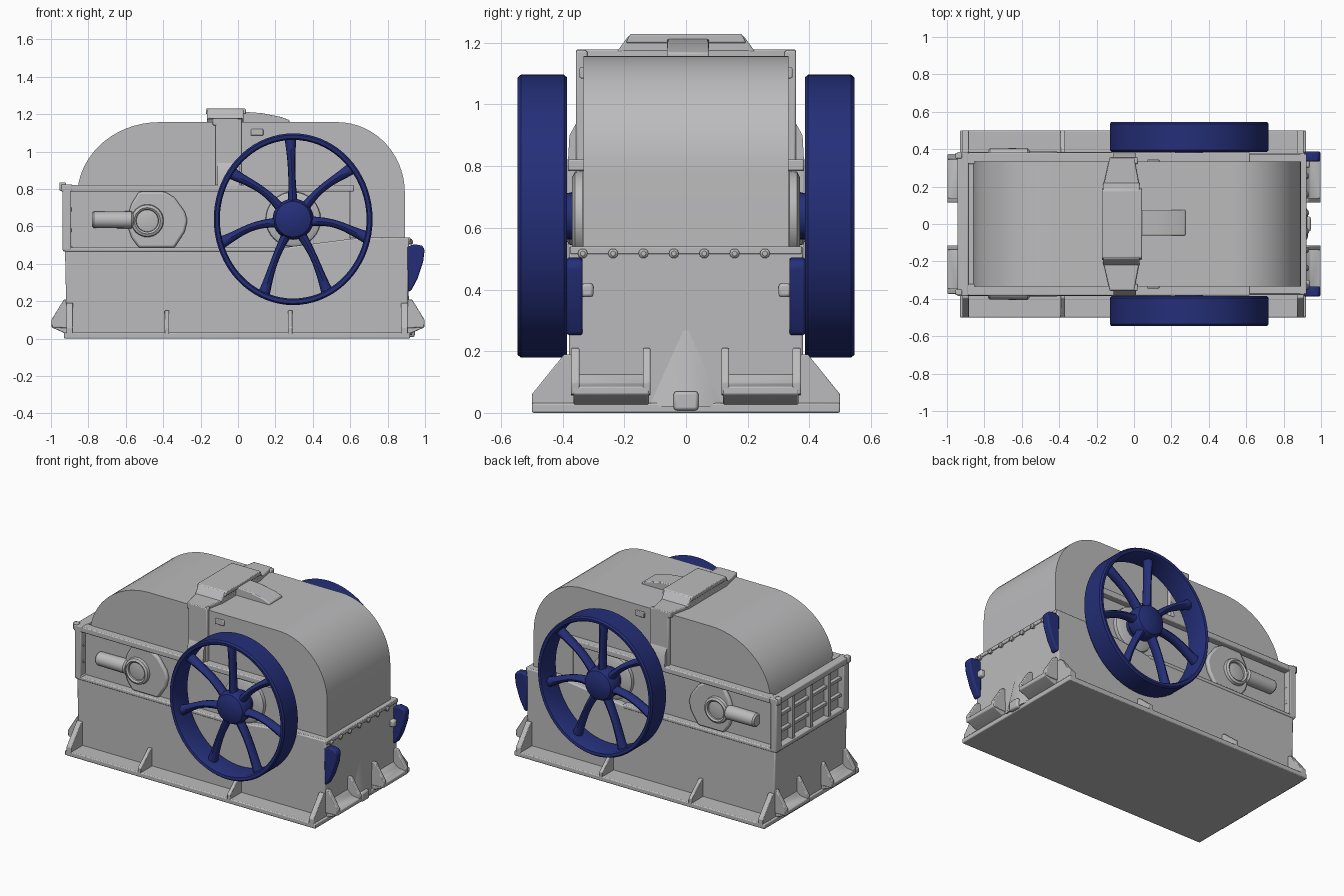
import bpy, bmesh, math
from math import sin, cos, pi, radians

if "Cube" in bpy.data.objects:
    bpy.data.objects.remove(bpy.data.objects["Cube"])


def material(name, rgb):
    m = bpy.data.materials.new(name)
    m.diffuse_color = (*rgb, 1)
    m.use_nodes = True
    m.node_tree.nodes["Principled BSDF"].inputs["Base Color"].default_value = m.diffuse_color
    return m


GREY = material("light grey paint", (0.50, 0.50, 0.51))
BLUE = material("dark blue paint", (0.018, 0.028, 0.19))


def finish(name, bm, mat, bevel=0.0):
    bmesh.ops.remove_doubles(bm, verts=bm.verts, dist=1e-5)
    bmesh.ops.recalc_face_normals(bm, faces=bm.faces)
    me = bpy.data.meshes.new(name)
    bm.to_mesh(me)
    bm.free()
    me.materials.append(mat)
    ob = bpy.data.objects.new(name, me)
    bpy.context.collection.objects.link(ob)
    if bevel:
        b = ob.modifiers.new("soft edges", 'BEVEL')
        b.width, b.segments, b.limit_method = bevel, 2, 'ANGLE'
    return ob


def prism(name, pts, axis, a, b, mat=GREY, bevel=0.0):
    """Extrude a 2D outline along an axis from a to b."""
    place = {'x': lambda u, v, w: (w, u, v), 'y': lambda u, v, w: (u, w, v),
             'z': lambda u, v, w: (u, v, w)}[axis]
    bm = bmesh.new()
    A = [bm.verts.new(place(u, v, a)) for u, v in pts]
    B = [bm.verts.new(place(u, v, b)) for u, v in pts]
    bm.faces.new(A)
    bm.faces.new(B)
    for i in range(len(pts)):
        j = (i + 1) % len(pts)
        bm.faces.new((A[i], A[j], B[j], B[i]))
    return finish(name, bm, mat, bevel)


def box(name, x0, x1, y0, y1, z0, z1, mat=GREY, bevel=0.006):
    return prism(name, [(x0, z0), (x1, z0), (x1, z1), (x0, z1)], 'y', y0, y1, mat, bevel)


def loft(name, rings, closed, mat, bevel=0.0):
    """Skin rings of points; cap the ends unless closed."""
    bm = bmesh.new()
    R = [[bm.verts.new(p) for p in r] for r in rings]
    n = len(R[0])
    for i in range(len(R) if closed else len(R) - 1):
        p, q = R[i], R[(i + 1) % len(R)]
        for k in range(n):
            bm.faces.new((p[k], p[(k + 1) % n], q[(k + 1) % n], q[k]))
    if not closed:
        bm.faces.new(R[0])
        bm.faces.new(R[-1])
    return finish(name, bm, mat, bevel)


def lathe(name, prof, centre, axis='y', closed=False, mat=GREY, n=32, squash=1.0):
    """Turn (radius, position) pairs round the y or x axis."""
    cx, cy, cz = centre
    rings = []
    for r, h in prof:
        ring = []
        for k in range(n):
            t = 2 * pi * k / n
            u, v = r * cos(t) * squash, r * sin(t)
            ring.append((cx + u, cy + h, cz + v) if axis == 'y' else (cx + h, cy + u, cz + v))
        rings.append(ring)
    return loft(name, rings, closed, mat)


# Base plate and lower housing
box("base_plate", -0.93, 0.92, -0.5, 0.5, 0, 0.032)
prism("lower_housing", [(-0.915, 0.02), (0.905, 0.02), (0.915, 0.54), (0.62, 0.535),
                        (0.15, 0.475), (-0.925, 0.475)], 'y', -0.38, 0.38, bevel=0.008)

# Upper housing and curved hood
box("upper_housing", -0.895, 0.6, -0.338, 0.338, 0.46, 0.80)
hood = [(-0.86, 0.5)]
hood += [(-0.42 - 0.44 * cos(radians(a)), 0.76 + 0.397 * sin(radians(a))) for a in range(0, 91, 6)]
hood += [(0.53 + 0.362 * sin(radians(a)), 0.78 + 0.377 * cos(radians(a))) for a in range(0, 91, 6)]
hood += [(0.892, 0.5)]
prism("hood", hood, 'y', -0.333, 0.333)
box("hood_foot_flange", 0.6, 0.922, -0.375, 0.375, 0.515, 0.54, bevel=0.004)

# End lattice on the left
box("end_top_rail", -0.945, -0.885, -0.385, 0.385, 0.785, 0.825)
box("end_bottom_rail", -0.935, -0.885, -0.383, 0.383, 0.465, 0.495)
for y in (-0.19, 0.0, 0.19):
    box("lattice_upright", -0.93, -0.89, y - 0.014, y + 0.014, 0.48, 0.80, bevel=0.003)
for z in (0.58, 0.69):
    box("lattice_bar", -0.92, -0.89, -0.36, 0.36, z - 0.01, z + 0.01, bevel=0.003)

plate = [(-0.39, 0.785), (-0.34, 0.755), (-0.285, 0.68), (-0.27, 0.63), (-0.285, 0.57),
         (-0.34, 0.485), (-0.53, 0.485), (-0.57, 0.54), (-0.6, 0.63), (-0.57, 0.72), (-0.53, 0.785)]
wheel_x, wheel_z = 0.295, 0.638

for s in (-1, 1):
    # Side frame around the recessed panel
    box("side_top_rail", -0.94, 0.62, s * 0.32, s * 0.383, 0.785, 0.822)
    box("side_bottom_rail", -0.93, 0.2, s * 0.33, s * 0.384, 0.465, 0.488)
    box("corner_post", -0.938, -0.892, s * 0.325, s * 0.385, 0.47, 0.82)
    box("corner_lug", -0.955, -0.92, s * 0.35, s * 0.38, 0.79, 0.835)

    # Small side bearing with its arm
    prism("bearing_plate", plate, 'y', s * 0.33, s * 0.362, bevel=0.012)
    lathe("bearing_ring", [(0.058, s * 0.35), (0.06, s * 0.38), (0.07, s * 0.388),
                           (0.084, s * 0.38), (0.09, s * 0.35)], (-0.485, 0, 0.63), closed=True)
    lathe("bearing_cap", [(0.06, s * 0.35), (0.058, s * 0.37), (0.03, s * 0.375)], (-0.485, 0, 0.63))
    lathe("bearing_arm", [(0.036, -0.78), (0.044, -0.77), (0.046, -0.57), (0.036, -0.56)],
          (0, s * 0.36, 0.635), axis='x', n=20)

    # Main shaft housing, shaft and flywheel
    lathe("shaft_housing", [(0.15, s * 0.32), (0.145, s * 0.36), (0.125, s * 0.37)],
          (wheel_x, 0, wheel_z))
    lathe("shaft", [(0.075, s * 0.3), (0.075, s * 0.44)], (wheel_x, 0, wheel_z), mat=BLUE)
    lathe("flywheel_hub", [(0.085, s * 0.40), (0.105, s * 0.42), (0.11, s * 0.48), (0.095, s * 0.51),
                           (0.06, s * 0.525), (0.02, s * 0.53)], (wheel_x, 0, wheel_z), mat=BLUE)
    lathe("flywheel_rim", [(0.427, s * 0.39), (0.45, s * 0.386), (0.459, s * 0.396), (0.459, s * 0.535),
                           (0.45, s * 0.546), (0.432, s * 0.543), (0.424, s * 0.53)],
          (wheel_x, 0, wheel_z), closed=True, mat=BLUE, n=72, squash=0.925)
    for i in range(7):
        t = radians(92 + i * 360 / 7)
        bow = 0.022 * cos(t)          # level spokes wave most
        rings = []
        for j in range(11):
            f = j / 10
            r = 0.07 + 0.372 * f
            w = 0.021 + 0.012 * abs(2 * f - 0.9) ** 2
            off = abs(bow) * sin(pi * f * 1.3) * (1 if cos(t) > 0 else -1)
            ring = []
            for k in range(12):
                a = 2 * pi * k / 12
                side = off + w * cos(a)
                ring.append((wheel_x + 0.93 * (r * cos(t) - side * sin(t)),
                             s * (0.465 + 0.033 * sin(a)),
                             wheel_z + r * sin(t) + side * cos(t)))
            rings.append(ring)
        loft("flywheel_spoke", rings, False, BLUE)

    # Gussets along the base
    for x, w, top in ((-0.90, 0.018, 0.19), (-0.38, 0.012, 0.15), (0.28, 0.012, 0.15), (0.89, 0.018, 0.19)):
        prism("base_gusset", [(s * 0.36, 0.02), (s * 0.5, 0.02), (s * 0.5, 0.06),
                              (s * 0.395, top), (s * 0.36, top)], 'x', x - w, x + w, bevel=0.004)

    # Strap down the hood side and its foot
    box("hood_strap_side", -0.12, 0.02, s * 0.32, s * 0.357, 0.81, 1.175)
    prism("strap_foot", [(s * 0.34, 0.81), (s * 0.383, 0.81), (s * 0.378, 0.9), (s * 0.35, 0.95)],
          'x', -0.11, 0.01)
    box("hood_latch", 0.07, 0.135, s * 0.32, s * 0.345, 1.085, 1.12, bevel=0.004)

    # Blue lifting handles on the right end
    prism("lifting_handle", [(0.905, 0.49), (0.94, 0.505), (0.985, 0.497), (0.998, 0.475), (0.99, 0.41),
                             (0.96, 0.32), (0.925, 0.255), (0.91, 0.25)], 'y', s * 0.335, s * 0.387,
          BLUE, bevel=0.016)
    box("handle_lug", 0.9, 0.94, s * 0.30, s * 0.34, 0.375, 0.42, bevel=0.01)

    # Feet on both ends
    for e in (-1, 1):
        foot = [(e * 0.89, 0.055), (e * 0.995, 0.06), (e * 0.998, 0.1), (e * 0.93, 0.21), (e * 0.89, 0.21)]
        for y0, y1 in ((0.115, 0.14), (0.345, 0.373)):
            prism("foot_cheek", foot, 'y', s * y0, s * y1, bevel=0.005)
        prism("foot_floor", [(e * 0.89, 0.02), (e * 0.93, 0.03), (e * 0.997, 0.06), (e * 0.997, 0.085),
                             (e * 0.94, 0.095), (e * 0.89, 0.14)], 'y', s * 0.12, s * 0.365, bevel=0.005)

# Rib and plug between the right-hand feet
bm = bmesh.new()
rib = [bm.verts.new(p) for p in ((0.9, -0.13, 0.02), (0.9, 0.13, 0.02), (0.907, 0, 0.3),
                                 (0.93, -0.07, 0.02), (0.93, 0.07, 0.02))]
for f in ((0, 1, 4, 3), (0, 3, 2), (3, 4, 2), (4, 1, 2), (0, 2, 1)):
    bm.faces.new([rib[i] for i in f])
finish("end_rib", bm, GREY)
box("drain_plug", 0.9, 0.945, -0.04, 0.04, 0.008, 0.07, bevel=0.01)

# Row of bolts under the hood
for i in range(7):
    y = -0.335 + i * 0.0985
    lathe("hood_bolt", [(0.016, 0.9), (0.016, 0.928), (0.008, 0.935)], (0, y, 0.517), axis='x', n=10)

# Strap over the hood with raised cap and tongue
prism("hood_strap_top", [(-0.13, -0.357), (0.0, -0.357), (0.03, -0.2), (0.03, 0.2), (0.0, 0.357),
                         (-0.13, 0.357), (-0.165, 0.2), (-0.165, -0.2)], 'z', 1.14, 1.178, bevel=0.005)
prism("strap_cap", [(-0.225, 1.17), (0.225, 1.17), (0.185, 1.225), (-0.185, 1.225)],
      'x', -0.165, 0.03, bevel=0.006)
prism("cap_lip", [(-0.195, 1.2), (0.195, 1.2), (0.18, 1.229), (-0.18, 1.229)],
      'x', -0.172, 0.042, bevel=0.005)
prism("cap_tongue", [(0.0, 1.14), (0.275, 1.14), (0.275, 1.168), (0.23, 1.185), (0.13, 1.205), (0.0, 1.215)],
      'y', -0.062, 0.075, bevel=0.006)

# Smooth the curved surfaces, keep hard edges
for ob in bpy.context.scene.objects:
    ob.select_set(True)
    bpy.context.view_layer.objects.active = ob
bpy.ops.object.shade_smooth_by_angle(angle=radians(35))
